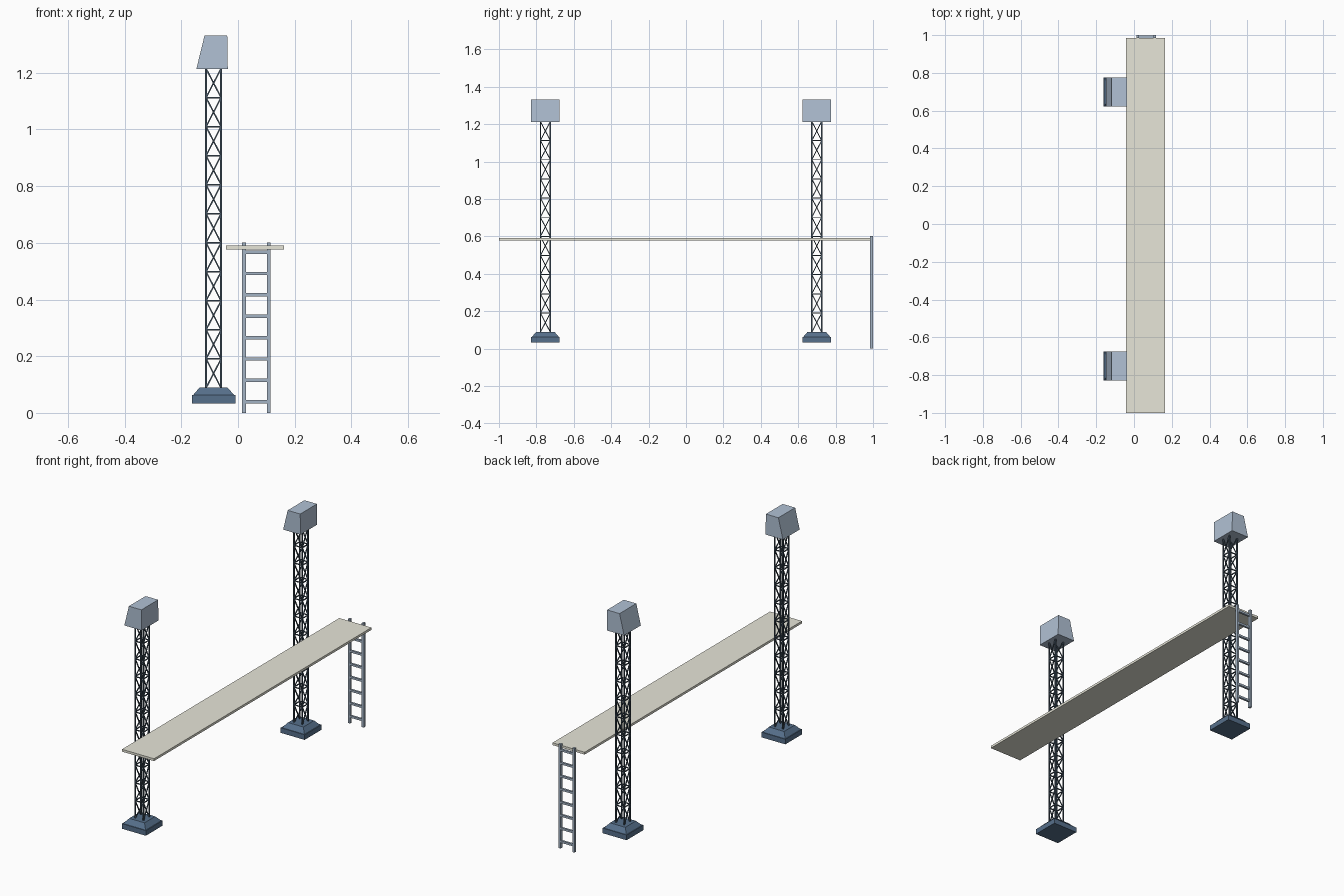
import bpy, bmesh
from mathutils import Vector, Matrix

if "Cube" in bpy.data.objects:
    bpy.data.objects.remove(bpy.data.objects["Cube"])


def material(name, rgb):
    m = bpy.data.materials.new(name)
    m.diffuse_color = (*rgb, 1)
    m.use_nodes = True
    m.node_tree.nodes["Principled BSDF"].inputs["Base Color"].default_value = m.diffuse_color
    return m


PALE = material("pale blue grey", (0.44, 0.535, 0.66))
STEEL = material("ladder grey", (0.37, 0.455, 0.56))
BLUE = material("slate blue", (0.094, 0.162, 0.26))
DARK = material("dark steel", (0.055, 0.085, 0.12))
DECK = material("warm grey", (0.80, 0.79, 0.69))


def finish(bm, name, mat):
    bmesh.ops.recalc_face_normals(bm, faces=bm.faces)
    me = bpy.data.meshes.new(name)
    bm.to_mesh(me)
    bm.free()
    me.materials.append(mat)
    ob = bpy.data.objects.new(name, me)
    bpy.context.collection.objects.link(ob)
    return ob


def box(bm, x0, x1, y0, y1, z0, z1):
    m = Matrix.Translation(((x0 + x1) / 2, (y0 + y1) / 2, (z0 + z1) / 2))
    m = m @ Matrix.Diagonal((x1 - x0, y1 - y0, z1 - z0, 1))
    return bmesh.ops.create_cube(bm, size=1, matrix=m)['verts']


def strut(bm, a, b, t):
    """Square bar of thickness t from a to b."""
    a, b = Vector(a), Vector(b)
    d = b - a
    m = Matrix.Translation((a + b) / 2) @ d.to_track_quat('Z', 'Y').to_matrix().to_4x4()
    bmesh.ops.create_cube(bm, size=1, matrix=m @ Matrix.Diagonal((t, t, d.length, 1)))


CX, R = -0.0862, 0.0265
Z0, Z1, BAYS = 0.088, 1.215, 11


def tower(tag, cy):
    # stepped foot: flat slab with a sloping cap
    bm = bmesh.new()
    box(bm, CX - 0.0765, CX + 0.0765, cy - 0.0765, cy + 0.0765, 0.0335, 0.063)
    for v in box(bm, CX - 0.073, CX + 0.073, cy - 0.073, cy + 0.073, 0.062, 0.09):
        if v.co.z > 0.08:
            v.co.x = CX + (v.co.x - CX) * 0.67
            v.co.y = cy + (v.co.y - cy) * 0.67
    finish(bm, tag + "_foot", BLUE)

    # lattice mast: four legs, ring bars and one diagonal per face and bay
    bm = bmesh.new()
    corners = [(CX + R * sx, cy + R * sy) for sx, sy in ((-1, -1), (1, -1), (1, 1), (-1, 1))]
    step = (Z1 - Z0) / BAYS
    for i, p in enumerate(corners):
        q = corners[(i + 1) % 4]
        strut(bm, (*p, Z0), (*p, Z1), 0.0065)
        for k in range(BAYS):
            lo, hi = Z0 + k * step, Z0 + (k + 1) * step
            strut(bm, (*p, lo), (*q, hi), 0.005)
            if k:
                strut(bm, (*p, lo), (*q, lo), 0.005)
    finish(bm, tag + "_lattice_mast", DARK)

    # lamp housing with one sloping side
    bm = bmesh.new()
    for v in box(bm, -0.147, -0.036, cy - 0.0765, cy + 0.0765, 1.213, 1.332):
        if v.co.z > 1.3:
            v.co.x = -0.118 if v.co.x < -0.1 else -0.038
    finish(bm, tag + "_lamp_housing", PALE)


tower("near_tower", -0.752)
tower("far_tower", 0.699)

# walkway plank
bm = bmesh.new()
box(bm, -0.042, 0.163, -1.0, 0.986, 0.577, 0.5905)
finish(bm, "walkway_plank", DECK)

# ladder rails and rungs
bm = bmesh.new()
for x in (0.021, 0.109):
    box(bm, x - 0.0065, x + 0.0065, 0.984, 1.0, 0, 0.602)
finish(bm, "ladder_rails", STEEL)
bm = bmesh.new()
for k in range(8):
    z = 0.039 + k * 0.0755
    box(bm, 0.021, 0.109, 0.986, 0.998, z - 0.006, z + 0.006)
finish(bm, "ladder_rungs", STEEL)
